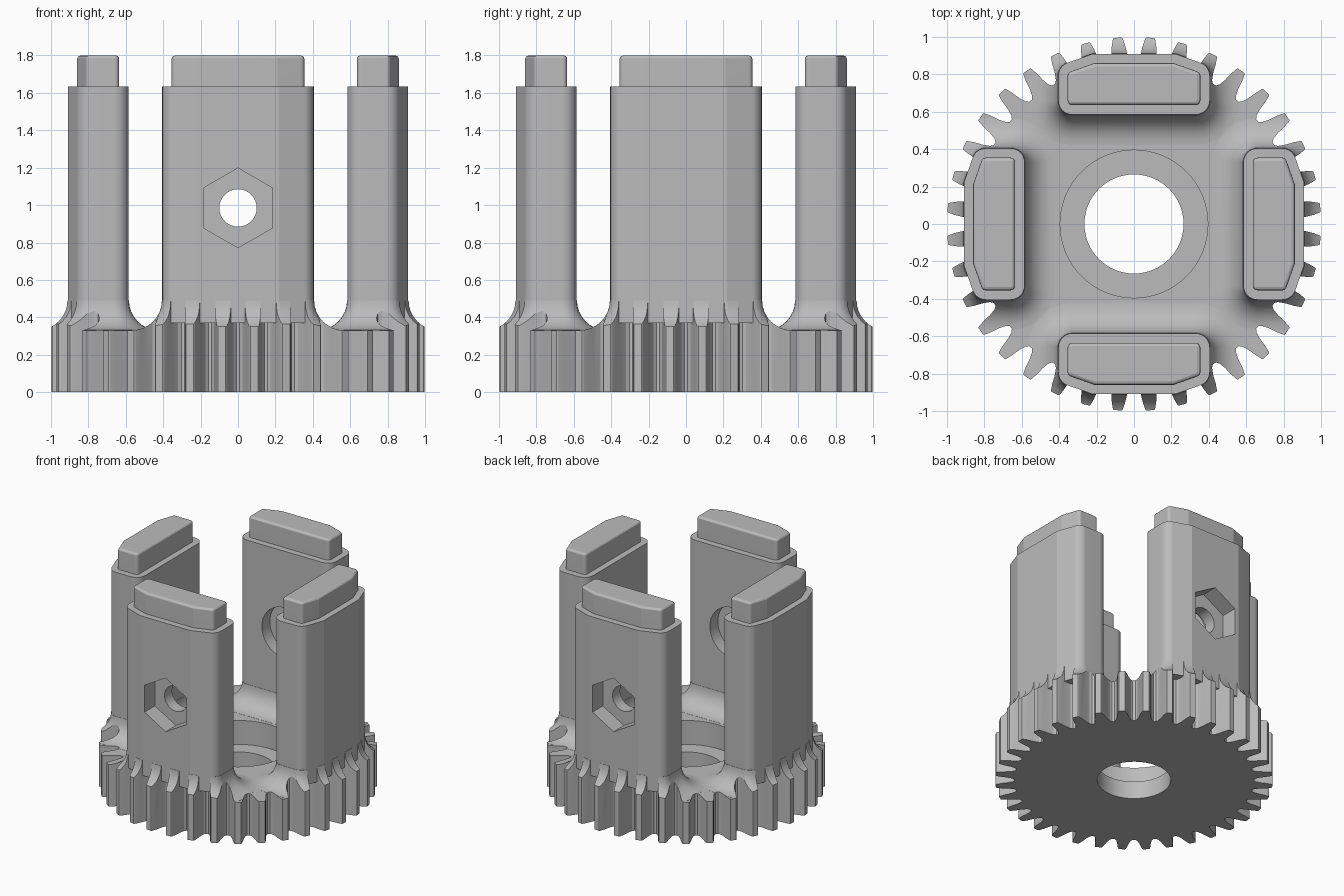
import bpy, bmesh, math
from mathutils import Vector, Matrix

old = bpy.data.objects.get("Cube")
if old:
    bpy.data.objects.remove(old, do_unlink=True)

GREY = (0.5, 0.5, 0.5, 1)
grey = bpy.data.materials.new("plain grey")
grey.use_nodes = True
grey.diffuse_color = GREY
grey.node_tree.nodes["Principled BSDF"].inputs["Base Color"].default_value = GREY

GEAR_TOP, LEDGE, POST_TOP, CAP_TOP = 0.33, 0.14, 1.635, 1.8
FILLET = 0.16


def offset(outline, d):
    """Mitred offset of a counter-clockwise outline."""
    out = []
    for i, p in enumerate(outline):
        a = (p - outline[i - 1]).normalized()
        b = (outline[(i + 1) % len(outline)] - p).normalized()
        na, nb = Vector((a.y, -a.x)), Vector((b.y, -b.x))
        out.append(p + (na + nb) * d / (1 + na.dot(nb)))
    return out


def loft(name, outline, levels):
    """Closed solid through (height, offset) levels of one outline."""
    bm = bmesh.new()
    rings = [[bm.verts.new((p.x, p.y, z)) for p in offset(outline, d)] for z, d in levels]
    n = len(outline)
    for lo, hi in zip(rings, rings[1:]):
        for i in range(n):
            j = (i + 1) % n
            bm.faces.new((lo[i], lo[j], hi[j], hi[i]))
    bm.faces.new(rings[0][::-1])
    bm.faces.new(rings[-1])
    mesh = bpy.data.meshes.new(name)
    bm.to_mesh(mesh)
    bm.free()
    mesh.materials.append(grey)
    ob = bpy.data.objects.new(name, mesh)
    bpy.context.collection.objects.link(ob)
    return ob


def boolean(ob, tool, op):
    """Apply a boolean and discard the tool."""
    bpy.context.view_layer.objects.active = ob
    mod = ob.modifiers.new("cut", 'BOOLEAN')
    mod.operation, mod.solver, mod.object = op, 'EXACT', tool
    bpy.ops.object.modifier_apply(modifier=mod.name)
    bpy.data.objects.remove(tool, do_unlink=True)


def circle(r, n=64):
    return [Vector((r * math.cos(t), r * math.sin(t)))
            for t in (2 * math.pi * i / n for i in range(n))]


def rounded(corners, steps=6):
    """Counter-clockwise polygon whose (x, y, radius) corners are rounded."""
    pts = []
    for i, (x, y, r) in enumerate(corners):
        p = Vector((x, y))
        if r == 0:
            pts.append(p)
            continue
        u = (Vector(corners[i - 1][:2]) - p).normalized()
        v = (Vector(corners[(i + 1) % len(corners)][:2]) - p).normalized()
        half = u.angle(v) / 2
        centre = p + (u + v).normalized() * r / math.sin(half)
        start = p + u * r / math.tan(half) - centre
        sweep = math.pi - 2 * half
        for k in range(steps + 1):
            pts.append(centre + Matrix.Rotation(sweep * k / steps, 2) @ start)
    return pts


def finish(ob):
    bpy.ops.object.select_all(action='DESELECT')
    ob.select_set(True)
    bpy.context.view_layer.objects.active = ob
    bpy.ops.object.shade_smooth_by_angle(angle=math.radians(18))
    mod = ob.modifiers.new("even shading", 'WEIGHTED_NORMAL')
    mod.keep_sharp = True


def tunnel(sides, r, y, depth):
    """Cutter along y, with one corner pointing up."""
    bpy.ops.mesh.primitive_cylinder_add(vertices=sides, radius=r, depth=depth,
                                        location=(0, y, 0.985), rotation=(math.pi / 2, 0, 0))
    return bpy.context.object


# Post cross-section, drawn for the front post
right = [(0.22, -0.91, 0), (0.405, -0.845, 0.075), (0.405, -0.585, 0.075)]
left = [(-x, y, r) for x, y, r in reversed(right)]
section = rounded(right + left)
turned = [[Matrix.Rotation(k * math.pi / 2, 2) @ p for p in section] for k in range(4)]

# Gear: slab plus fillet skirts, trimmed to the tooth outline
base = loft("gear_base", circle(1.1), [(-0.1, 0), (GEAR_TOP, 0)])
skirt_levels = [(GEAR_TOP - 0.05, FILLET)]
for i in range(9):
    t = math.pi / 2 * i / 8
    skirt_levels.append((GEAR_TOP + 0.001 + FILLET * (1 - math.cos(t)),
                         0.002 + FILLET * (1 - math.sin(t))))
for outline in turned:
    boolean(base, loft("skirt", outline, skirt_levels), 'UNION')

flank = [(0.86, -4.4), (0.875, -3.5), (0.91, -2.7), (0.96, -2.1), (0.995, -1.5), (1.0, -1.2)]
tooth = flank + [(r, -a) for r, a in reversed(flank)]
teeth = []
for i in range(36):
    for r, a in tooth:
        t = math.radians(10 * i + 5 + a)
        teeth.append(Vector((r * math.cos(t), r * math.sin(t))))
boolean(base, loft("tooth_trim", teeth, [(0, 0), (0.7, 0)]), 'INTERSECT')

# Stepped centre bore
boolean(base, loft("bore", circle(0.265), [(-0.2, 0), (0.6, 0)]), 'DIFFERENCE')
boolean(base, loft("counterbore", circle(0.395), [(LEDGE, 0), (0.6, 0)]), 'DIFFERENCE')
finish(base)

# Posts with stepped, soft-edged caps
names = ["front", "left", "back", "right"]
cap_levels = [(POST_TOP - 0.1, -0.05), (CAP_TOP - 0.018, -0.05), (CAP_TOP - 0.011, -0.052),
              (CAP_TOP - 0.004, -0.058), (CAP_TOP, -0.068)]
for name, outline in zip(names, turned):
    post = loft(name + "_post", outline, [(GEAR_TOP + 0.04, 0), (POST_TOP, 0)])
    boolean(post, loft("cap", outline, cap_levels), 'UNION')
    if name in ("front", "back"):
        # Hex nut pocket outside, round pocket inside, hole through
        s = -1 if name == "front" else 1
        boolean(post, tunnel(6, 0.213, s * 0.93, 0.3), 'DIFFERENCE')
        boolean(post, tunnel(48, 0.2, s * 0.585, 0.2), 'DIFFERENCE')
        boolean(post, tunnel(32, 0.1, s * 0.75, 0.6), 'DIFFERENCE')
    finish(post)
